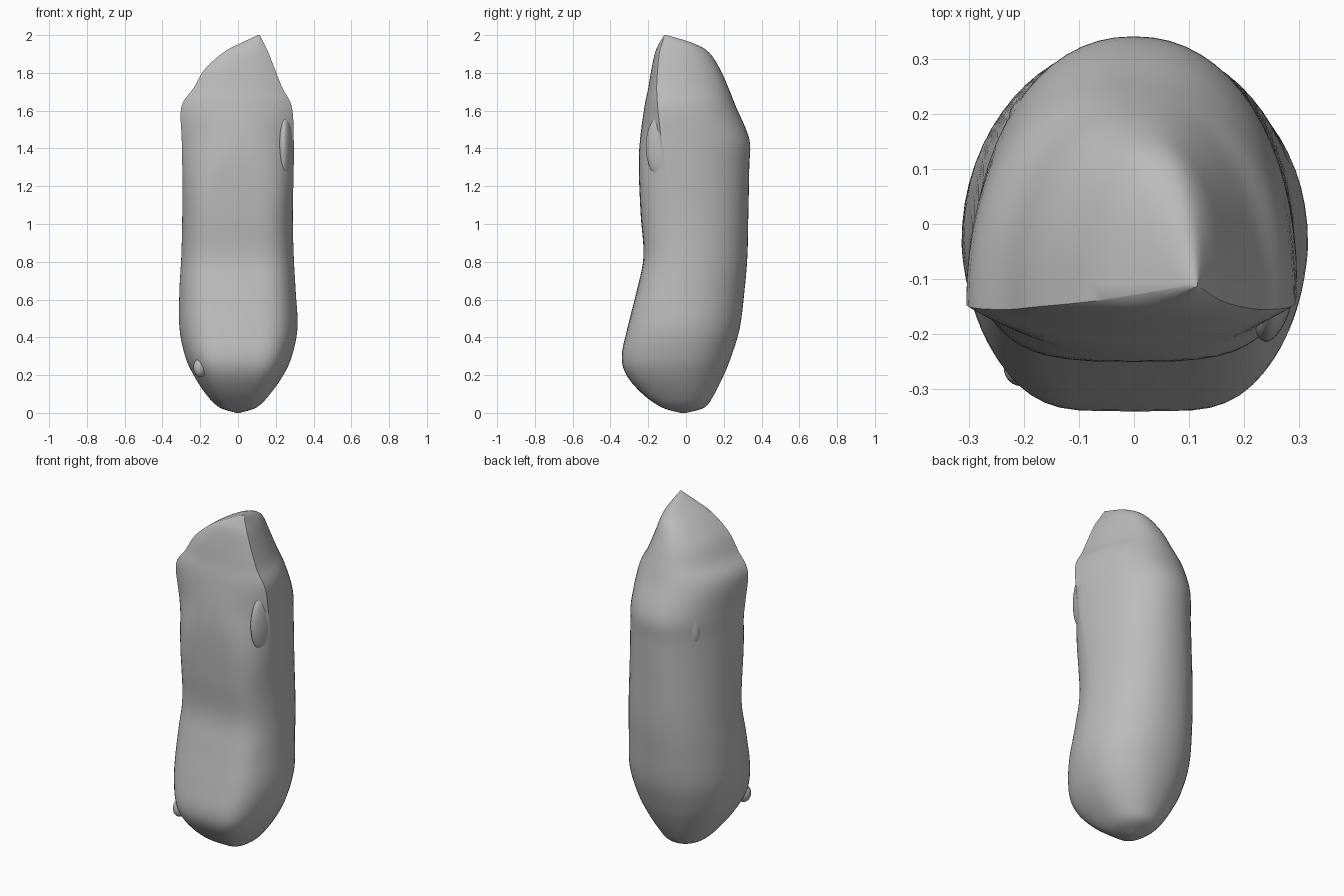
import bpy
import bmesh
import math
from mathutils import Vector

default_cube = bpy.data.objects.get("Cube")
if default_cube:
    bpy.data.objects.remove(default_cube, do_unlink=True)

STEPS = 5      # interpolated rings between two sections
SIDES = 64     # points around each ring

# One section per row: height, left x, right x, front y, widest y, back y
SECTIONS = [
    (0, -.01, .01, -.03, -.02, 0),
    (.03, -.1, .1, -.13, -.02, .1),
    (.1, -.17, .17, -.23, -.03, .15),
    (.2, -.235, .24, -.315, -.05, .2),
    (.3, -.28, .285, -.34, -.05, .24),
    (.45, -.31, .315, -.31, -.04, .285),
    (.65, -.31, .305, -.26, -.03, .31),
    (.83, -.3, .295, -.225, -.02, .325),
    (1.05, -.295, .29, -.24, -.04, .33),
    (1.3, -.295, .295, -.25, -.1, .335),
    (1.45, -.298, .295, -.243, -.13, .335),
    (1.62, -.3, .285, -.22, -.15, .265),
    (1.72, -.235, .235, -.2, -.155, .225),
    (1.82, -.175, .195, -.183, -.15, .18),
    (1.91, -.075, .16, -.163, -.14, .12),
    (1.96, .02, .135, -.14, -.125, .03),
    (2, .105, .115, -.115, -.11, -.105),
]


def smoothstep(low, high, value):
    t = min(max((value - low) / (high - low), 0), 1)
    return t * t * (3 - 2 * t)


def blend(a, b, c, d, t):
    """Smooth curve through b and c, with a and d as neighbours."""
    return .5 * (2 * b + (c - a) * t + (2 * a - 5 * b + 4 * c - d) * t * t
                 + (3 * b - a - 3 * c + d) * t ** 3)


def dense_sections():
    last = len(SECTIONS) - 1
    for i in range(last):
        near = [SECTIONS[min(max(i + k, 0), last)] for k in (-1, 0, 1, 2)]
        for s in range(STEPS):
            yield [blend(*values, s / STEPS) for values in zip(*near)]
    yield list(SECTIONS[last])


def ring_points(section):
    """Boxy front at the foot, creased face at the head, rounded back."""
    z, left, right, front, middle, back = section
    head = smoothstep(1.1, 1.5, z)
    across = 4.5 - 2.2 * head
    depth = 1.6 - .55 * head
    centre, half = (left + right) / 2, (right - left) / 2
    for i in range(SIDES):
        angle = math.tau * i / SIDES
        c, s = math.cos(angle), math.sin(angle)
        if s < 0:
            p, q, reach = across, depth, middle - front
        else:
            p, q, reach = 2.15, 2.15, back - middle
        # stretch the circle point on to the section outline
        u = math.copysign(abs(c) ** (2 / p), c)
        v = math.copysign(abs(s) ** (2 / q), s)
        yield Vector((centre + half * u, middle + reach * v, max(z, 0)))


def make_object(name, bm, material, angle):
    bmesh.ops.recalc_face_normals(bm, faces=bm.faces)
    mesh = bpy.data.meshes.new(name)
    bm.to_mesh(mesh)
    bm.free()
    mesh.materials.append(material)
    obj = bpy.data.objects.new(name, mesh)
    bpy.context.collection.objects.link(obj)
    bpy.ops.object.select_all(action='DESELECT')
    obj.select_set(True)
    bpy.context.view_layer.objects.active = obj
    bpy.ops.object.shade_smooth_by_angle(angle=math.radians(angle))
    return obj


def make_pad(name, location, radii, turn, material):
    """Shallow rounded swelling set into the body."""
    bm = bmesh.new()
    bmesh.ops.create_uvsphere(bm, u_segments=32, v_segments=16, radius=1)
    bmesh.ops.scale(bm, vec=radii, verts=bm.verts)
    obj = make_object(name, bm, material, 60)
    obj.location = location
    obj.rotation_euler = [math.radians(a) for a in turn]
    return obj


# Single grey clay colour
grey = bpy.data.materials.new("clay_grey")
grey.use_nodes = True
colour = (.5, .5, .5, 1)
grey.diffuse_color = colour
shader = grey.node_tree.nodes["Principled BSDF"]
shader.inputs["Base Color"].default_value = colour
shader.inputs["Roughness"].default_value = .8

# Body lofted from foot to peak
body_mesh = bmesh.new()
rings = [[body_mesh.verts.new(p) for p in ring_points(section)]
         for section in dense_sections()]
for lower, upper in zip(rings, rings[1:]):
    for i in range(SIDES):
        j = (i + 1) % SIDES
        body_mesh.faces.new((lower[i], lower[j], upper[j], upper[i]))
body_mesh.faces.new(rings[0])
body_mesh.faces.new(rings[-1])
make_object("body", body_mesh, grey, 40)

# Cheek flap on the side of the head, and soft folds on the back and foot
make_pad("cheek_flap", (.255, -.125, 1.41), (.035, .09, .17), (0, 0, -12), grey)
make_pad("shoulder_fold", (-.17, .2, 1.47), (.05, .035, .17), (9, 8, 35), grey)
make_pad("foot_fold", (-.2, -.255, .24), (.035, .04, .05), (0, 0, -30), grey)
